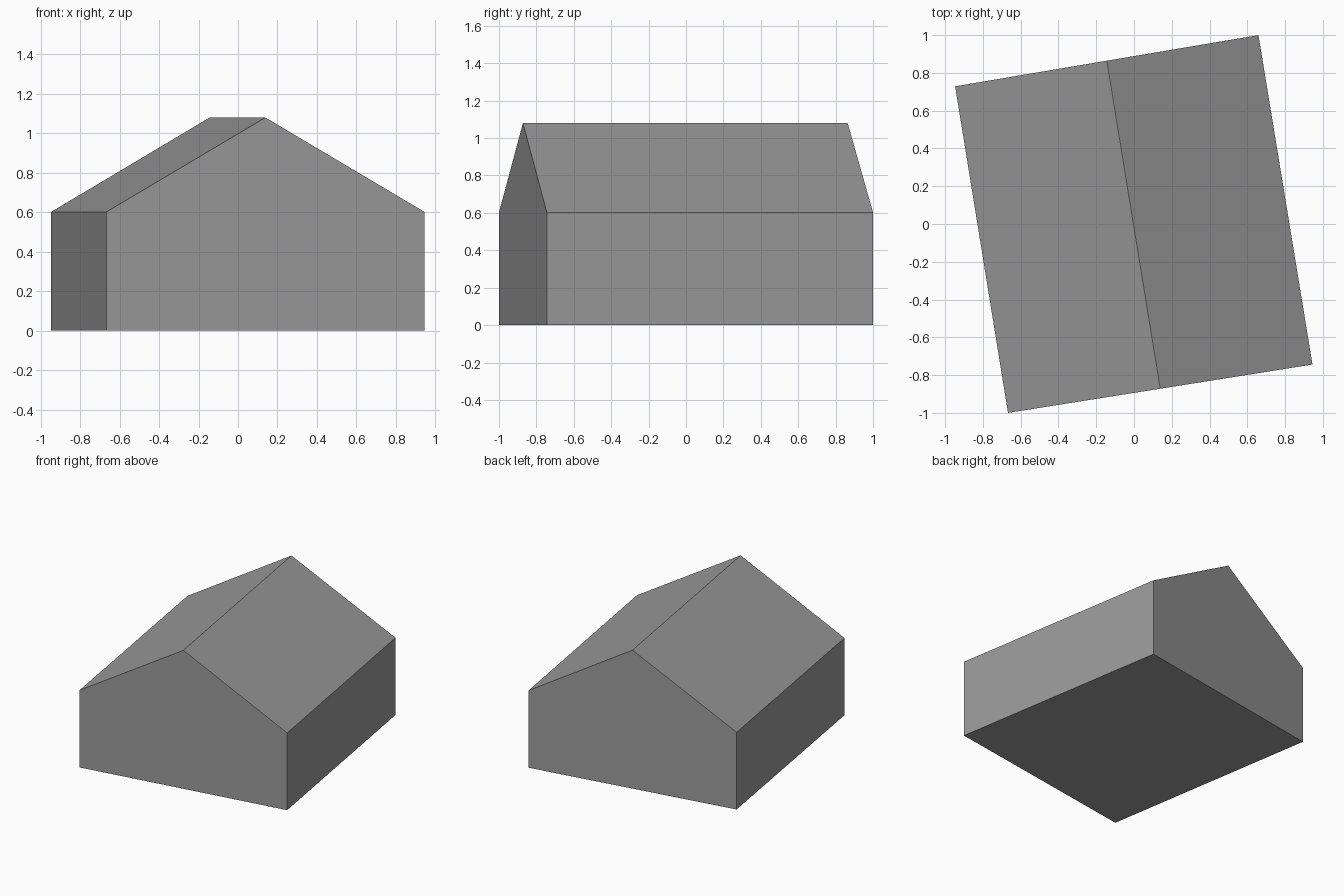
import bpy
import bmesh
from mathutils import Vector

cube = bpy.data.objects.get("Cube")
if cube:
    bpy.data.objects.remove(cube, do_unlink=True)

EAVE, RIDGE = 0.602, 1.08

# Plain mid-grey surface
GREY = (0.325, 0.325, 0.325, 1)
mat = bpy.data.materials.new("plain_grey")
mat.use_nodes = True
mat.diffuse_color = GREY
mat.node_tree.nodes["Principled BSDF"].inputs["Base Color"].default_value = GREY

# Footprint corners of each gable wall, right end then left end
front_wall = [(-0.667, -1.0), (0.945, -0.744)]
back_wall = [(-0.947, 0.729), (0.659, 1.0)]


def gable_ring(bm, wall):
    """Five-sided outline of a gable wall, with the peak over its middle."""
    right, left = (Vector((x, y, 0)) for x, y in wall)
    up = Vector((0, 0, 1))
    peak = (right + left) / 2 + up * RIDGE
    points = [right, left, left + up * EAVE, peak, right + up * EAVE]
    return [bm.verts.new(p) for p in points]


# Two gable walls joined by the floor, side walls and roof slopes
bm = bmesh.new()
front, back = gable_ring(bm, front_wall), gable_ring(bm, back_wall)
bm.faces.new(front)
bm.faces.new(back)
for i, vert in enumerate(front):
    bm.faces.new([front[i - 1], vert, back[i], back[i - 1]])
bmesh.ops.recalc_face_normals(bm, faces=bm.faces)

mesh = bpy.data.meshes.new("gabled_house")
bm.to_mesh(mesh)
bm.free()
mesh.materials.append(mat)
house = bpy.data.objects.new("gabled_house", mesh)
bpy.context.collection.objects.link(house)
